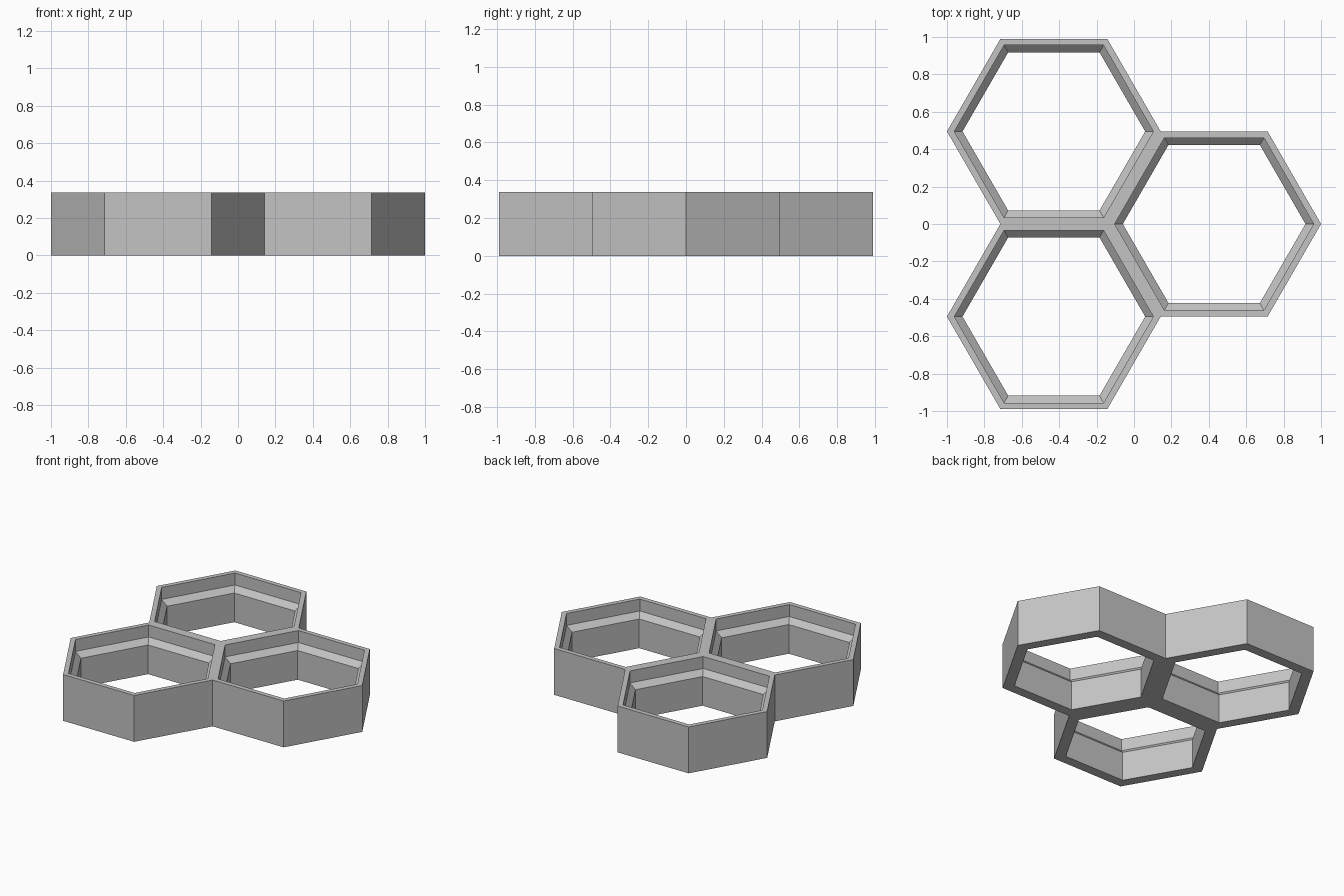
import bpy, bmesh
from math import cos, sin, pi, sqrt
from mathutils import Vector

cube = bpy.data.objects.get("Cube")
if cube:
    bpy.data.objects.remove(cube, do_unlink=True)

# Main sizes
R = 4 / 7                     # corner radius of one cell
A = R * sqrt(3) / 2           # flat-side radius of one cell
H = 0.337
RIM, LIP = 0.034, 0.072       # wall thickness at the top and at the bottom

# Cross-section of the wall: (inset from the outer flat, height)
profile = [(0, 0), (0, H), (RIM, H), (RIM, 0.25), (LIP, 0.212), (LIP, 0)]
centres = [Vector((-0.75 * R, A, 0)), Vector((-0.75 * R, -A, 0)), Vector((0.75 * R, 0, 0))]

grey = bpy.data.materials.new("plain grey")
grey.use_nodes = True
colour = (0.55, 0.55, 0.55, 1)
grey.diffuse_color = colour
grey.node_tree.nodes["Principled BSDF"].inputs["Base Color"].default_value = colour


def add_cell(bm, centre):
    """Sweep the wall profile round a hexagon, leaving out shared walls."""
    loops = []
    for inset, z in profile:
        r = R * (A - inset) / A
        loops.append([bm.verts.new(centre + Vector((r * cos(i * pi / 3), r * sin(i * pi / 3), z)))
                      for i in range(6)])
    for k, low in enumerate(loops):
        high = loops[(k + 1) % len(loops)]
        for i in range(6):
            j = (i + 1) % 6
            if k == 0:
                middle = (low[i].co + low[j].co) / 2
                if any(c != centre and (middle - c).length < A + 0.01 for c in centres):
                    continue
            bm.faces.new((low[i], low[j], high[j], high[i]))


# Three joined hexagonal cells
bm = bmesh.new()
for c in centres:
    add_cell(bm, c)
bmesh.ops.remove_doubles(bm, verts=bm.verts[:], dist=0.001)
bmesh.ops.recalc_face_normals(bm, faces=bm.faces[:])
mesh = bpy.data.meshes.new("hexagon_cells")
bm.to_mesh(mesh)
bm.free()
mesh.materials.append(grey)
cells = bpy.data.objects.new("hexagon_cells", mesh)
bpy.context.collection.objects.link(cells)
